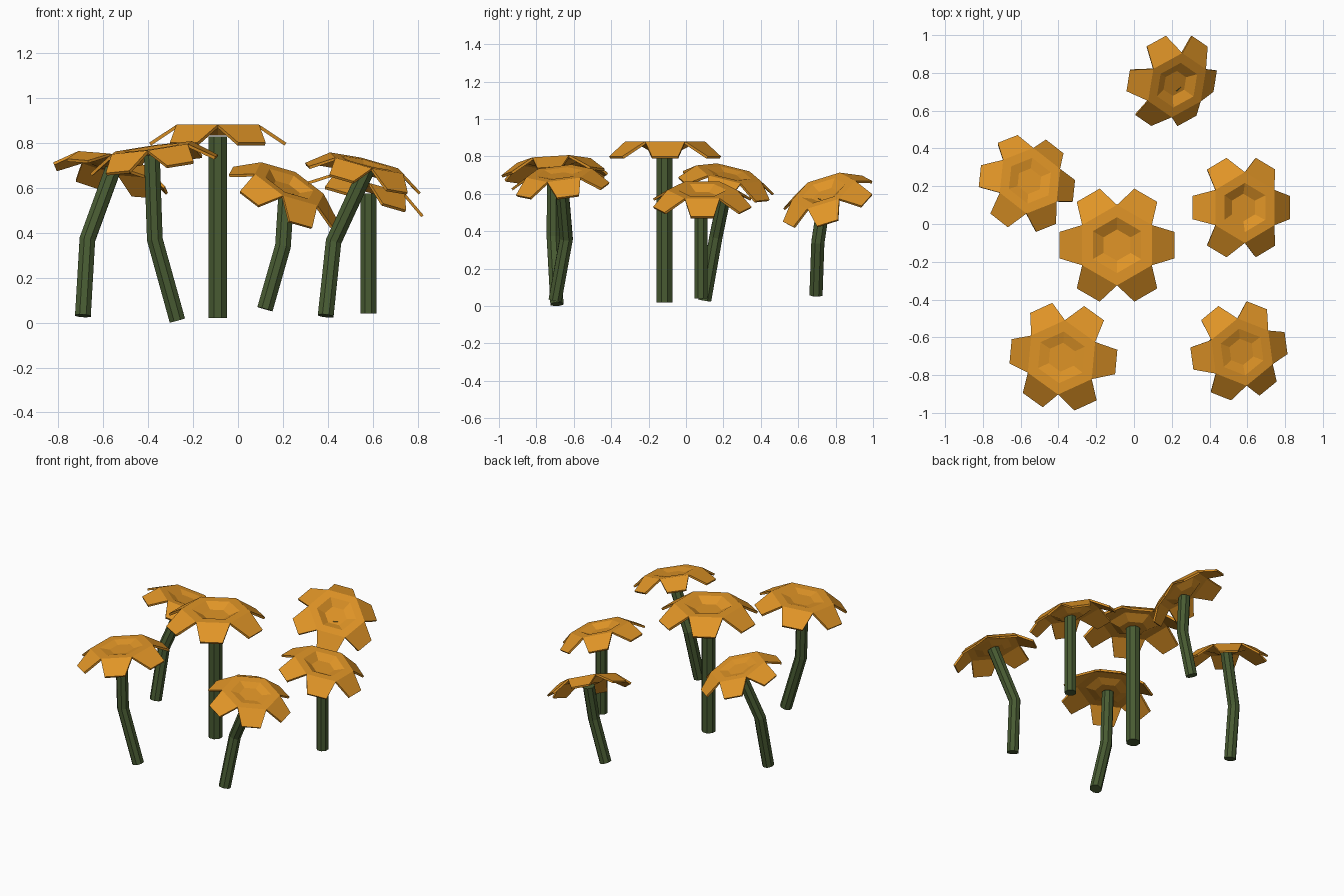
import bpy, bmesh, math
from mathutils import Vector, Matrix

if "Cube" in bpy.data.objects:
    bpy.data.objects.remove(bpy.data.objects["Cube"])


def mat(name, col):
    m = bpy.data.materials.new(name)
    m.diffuse_color = (*col, 1)
    m.use_nodes = True
    m.node_tree.nodes["Principled BSDF"].inputs["Base Color"].default_value = m.diffuse_color
    return m


ORANGE = mat("petal orange", (0.75, 0.30, 0.02))
GREEN = mat("stem green", (0.065, 0.105, 0.032))


def finish(bm, name, material):
    bmesh.ops.recalc_face_normals(bm, faces=bm.faces)
    me = bpy.data.meshes.new(name)
    bm.to_mesh(me)
    bm.free()
    me.materials.append(material)
    ob = bpy.data.objects.new(name, me)
    bpy.context.collection.objects.link(ob)
    return ob


# Bent octagonal stem: rings mitred along a short path
def stem(name, path, radius, sides=8):
    pts = [Vector(p) for p in path]
    bm = bmesh.new()
    rings = []
    for i, p in enumerate(pts):
        t = (pts[min(i + 1, len(pts) - 1)] - pts[max(i - 1, 0)]).normalized()
        q = Vector((0, 0, 1)).rotation_difference(t)
        ring = []
        for k in range(sides):
            a = 2 * math.pi * (k + 0.5) / sides
            ring.append(bm.verts.new(p + q @ Vector((radius * math.cos(a), radius * math.sin(a), 0))))
        rings.append(ring)
    for r0, r1 in zip(rings, rings[1:]):
        for k in range(sides):
            j = (k + 1) % sides
            bm.faces.new((r0[k], r0[j], r1[j], r1[k]))
    bm.faces.new(rings[0][::-1])
    bm.faces.new(rings[-1])
    finish(bm, name, GREEN)


# Flower head: sunken hexagon centre, flat rim, six drooping petals
def head(name, centre, normal, turn, size, depth):
    bm = bmesh.new()

    def ring(r, z):
        return [bm.verts.new((r * math.cos(math.radians(60 * k - 30)),
                              r * math.sin(math.radians(60 * k - 30)), z)) for k in range(6)]
    floor, lip, rim = ring(0.083, -depth), ring(0.148, 0), ring(0.213, 0)
    bm.faces.new(floor)
    for k in range(6):
        j = (k + 1) % 6
        bm.faces.new((floor[k], lip[k], lip[j], floor[j]))
        bm.faces.new((lip[k], rim[k], rim[j], lip[j]))
        rot = Matrix.Rotation(math.radians(60 * k), 3, 'Z')
        tip = [bm.verts.new(rot @ Vector((0.305, s * 0.07, -0.08))) for s in (-1, 1)]
        bm.faces.new((rim[k], tip[0], tip[1], rim[j]))
    ob = finish(bm, name, ORANGE)
    if ob.data.polygons[0].normal.z < 0:
        ob.data.flip_normals()
    n = Vector(normal).normalized()
    q = Vector((0, 0, 1)).rotation_difference(n)
    ob.matrix_world = (Matrix.Translation(centre) @ q.to_matrix().to_4x4()
                       @ Matrix.Rotation(math.radians(turn), 4, 'Z') @ Matrix.Scale(size, 4))
    mod = ob.modifiers.new("thickness", 'SOLIDIFY')
    mod.thickness = 0.015
    mod.offset = -1


# name, head centre, head normal, turn, size, dish depth, stem path
FLOWERS = [
    ("centre", (-0.09, -0.112, 0.88), (0, 0, 1), 0, 1.0, 0.033,
     [(-0.09, -0.115, 0.02), (-0.09, -0.115, 0.828)]),
    ("left", (-0.551, 0.229, 0.709), (0.25, 0.22, 1), -7.5, 0.845, 0.016,
     [(-0.69, 0.10, 0.03), (-0.67, 0.16, 0.37), (-0.555, 0.225, 0.685)]),
    ("front_left", (-0.384, -0.706, 0.778), (-0.14, -0.05, 1), -5.5, 0.93, 0.016,
     [(-0.27, -0.69, 0.01), (-0.37, -0.71, 0.37), (-0.383, -0.708, 0.745)]),
    ("front_right", (0.572, -0.678, 0.71), (0.25, -0.1, 1), 8.5, 0.85, 0.016,
     [(0.39, -0.70, 0.03), (0.425, -0.64, 0.36), (0.575, -0.668, 0.685)]),
    ("right", (0.587, 0.087, 0.62), (0.29, 0, 1), 0, 0.88, 0.033,
     [(0.58, 0.08, 0.04), (0.58, 0.08, 0.575)]),
    ("back", (0.228, 0.735, 0.617), (0.5, -0.39, 1), -5, 0.845, 0.033,
     [(0.12, 0.695, 0.06), (0.20, 0.705, 0.34), (0.215, 0.74, 0.57)]),
]

for name, c, n, turn, size, depth, path in FLOWERS:
    head(name + "_flower_head", c, n, turn, size, depth)
    stem(name + "_stem", path, 0.045 if size == 1.0 else 0.038)
